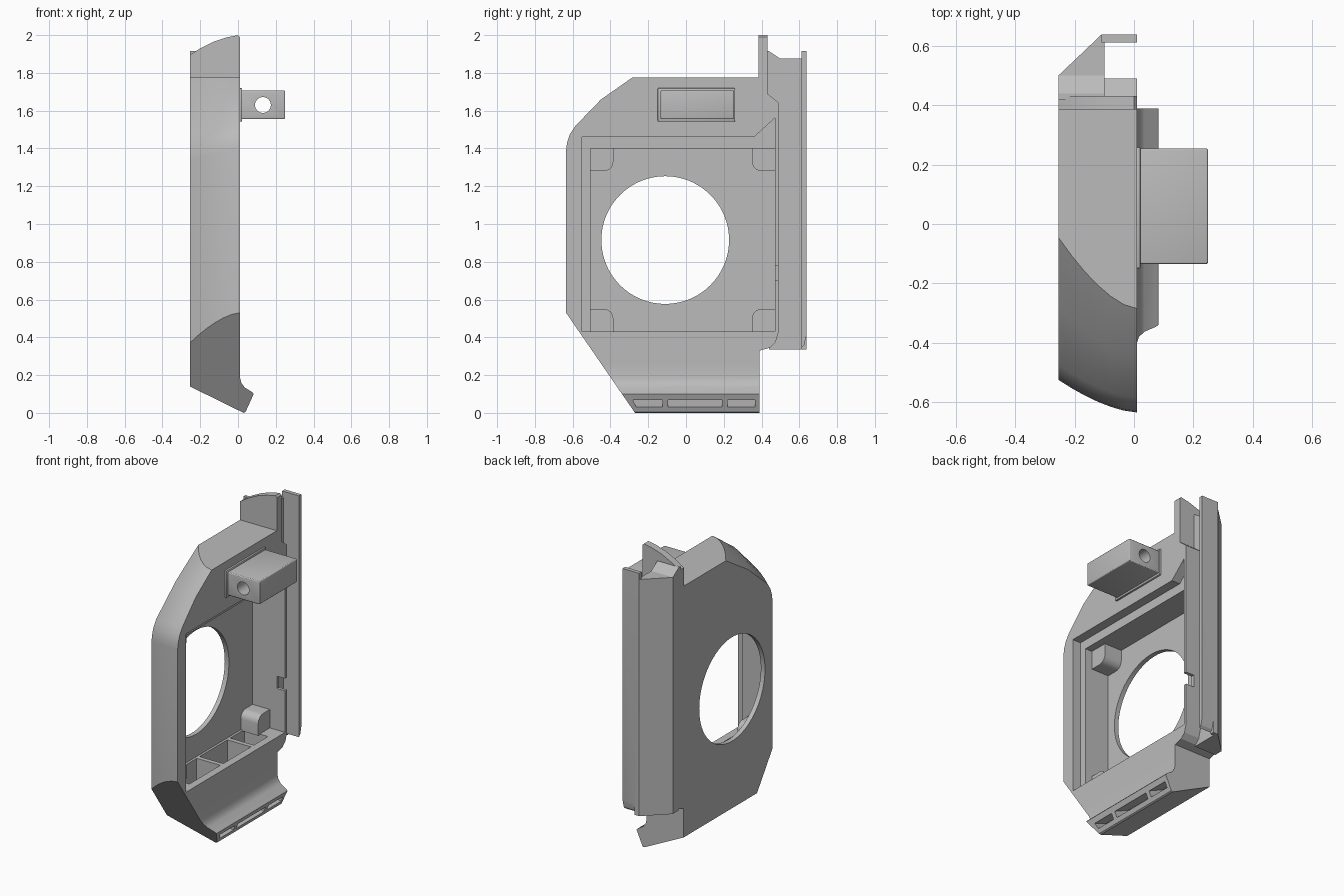
import bpy, bmesh, math

cube = bpy.data.objects.get("Cube")
if cube:
    bpy.data.objects.remove(cube, do_unlink=True)

grey = bpy.data.materials.new("housing grey")
grey.use_nodes = True
colour = (0.5, 0.5, 0.5, 1)
grey.diffuse_color = colour
grey.node_tree.nodes["Principled BSDF"].inputs["Base Color"].default_value = colour


def loft(name, rings):
    """Solid through rings of equal length, capped at both ends."""
    bm = bmesh.new()
    rows = [[bm.verts.new(p) for p in ring] for ring in rings]
    n = len(rows[0])
    for a, b in zip(rows, rows[1:]):
        for i in range(n):
            j = (i + 1) % n
            bm.faces.new((a[i], a[j], b[j], b[i]))
    bm.faces.new(rows[0])
    bm.faces.new(rows[-1])
    bmesh.ops.recalc_face_normals(bm, faces=bm.faces)
    mesh = bpy.data.meshes.new(name)
    bm.to_mesh(mesh)
    bm.free()
    mesh.materials.append(grey)
    ob = bpy.data.objects.new(name, mesh)
    bpy.context.collection.objects.link(ob)
    return ob


def along_x(name, yz, x0, x1):
    return loft(name, [[(x, y, z) for y, z in yz] for x in (x0, x1)])


def along_y(name, xz, y0, y1, lean=0):
    """Prism along y; its front end leans forward with height."""
    return loft(name, [[(x, y0 - lean * z, z) for x, z in xz], [(x, y1, z) for x, z in xz]])


def along_z(name, xy, z0, z1):
    return loft(name, [[(x, y, z) for x, y in xy] for z in (z0, z1)])


def box(name, x0, x1, y0, y1, z0, z1):
    return along_x(name, [(y0, z0), (y1, z0), (y1, z1), (y0, z1)], x0, x1)


def circle(cu, cv, r, n):
    return [(cu + r * math.cos(math.tau * i / n), cv + r * math.sin(math.tau * i / n)) for i in range(n)]


def bake(ob):
    deps = bpy.context.evaluated_depsgraph_get()
    mesh = bpy.data.meshes.new_from_object(ob.evaluated_get(deps))
    ob.modifiers.clear()
    ob.data = mesh


def combine(ob, others, operation):
    for other in others:
        mod = ob.modifiers.new("join", 'BOOLEAN')
        mod.operation, mod.solver, mod.object = operation, 'EXACT', other
        bake(ob)
        bpy.data.objects.remove(other, do_unlink=True)


def bevel(ob, width, segments):
    mod = ob.modifiers.new("soft edges", 'BEVEL')
    mod.width, mod.segments, mod.limit_method = width, segments, 'ANGLE'
    bake(ob)


def smooth(ob):
    bpy.ops.object.select_all(action='DESELECT')
    ob.select_set(True)
    bpy.context.view_layer.objects.active = ob
    bpy.ops.object.shade_smooth_by_angle(angle=math.radians(28))


BACK, OPEN = -0.255, 0.01      # outer plate and open face in x
INSIDE = -0.225                # inner face of the plate
LEAN = 0.689                   # slope of the lower front diagonal


# Shell outline, drawn in towards the outer plate
def section(t):
    x = OPEN + (BACK - OPEN) * t
    k = t ** 1.6
    f, s, zb = -0.635 + 0.11 * k, -0.285 + 0.24 * k, 0.01 + 0.13 * t
    drop = 0.06 * k
    cy, cz = f + 0.05, 1.52 - drop
    mid = ((cy + s) / 2 - 0.015, (cz + 1.775) / 2 + 0.012)
    diagonal = 0.53 - (f + 0.635) / LEAN
    foot = -0.635 + (0.53 - zb) * LEAN
    yz = [(f, diagonal), (f, 1.39 - drop), (f + 0.005, 1.43 - drop), (f + 0.02, 1.475 - drop),
          (cy, cz), mid, (s, 1.775), (0.49, 1.775),
          (0.49, 0.43), (0.475, 0.375), (0.445, 0.345), (0.39, 0.33), (0.39, zb), (foot, zb)]
    return [(x, y, z) for y, z in yz]


housing = loft("housing", [section(i / 6) for i in range(7)])

# Outlet lip, rear cable channel and top tab
lip = along_y("lip", [(-0.06, 0.26), (0.01, 0.26), (0.01, 0.19), (0.017, 0.16), (0.035, 0.135),
                      (0.075, 0.11), (0.083, 0.10), (0.04, 0.005), (0.03, 0), (-0.06, 0.044)],
              -0.27, 0.39, LEAN)
channel = along_z("channel", [(BACK, 0.44), (BACK, 0.5), (-0.11, 0.638), (-0.075, 0.638),
                              (-0.075, 0.612), (-0.1, 0.612), (-0.1, 0.44)], 0.335, 1.875)
channel_lip = along_x("channel_lip", [(0.612, 0.345), (0.626, 0.36), (0.638, 0.41),
                                      (0.638, 1.915), (0.612, 1.915)], -0.11, OPEN)
tab = along_y("tab", [(BACK, 1.6), (BACK, 1.895), (-0.2, 1.93), (-0.13, 1.965), (-0.06, 1.988),
                      (0, 2), (OPEN, 1.99), (OPEN, 1.6)], 0.385, 0.432)
tab_slope = along_x("tab_slope", [(0.42, 1.6), (0.42, 1.915), (0.44, 1.915), (0.5, 1.875), (0.5, 1.6)],
                    BACK, -0.1)
combine(housing, [lip, channel, channel_lip, tab, tab_slope], 'UNION')

# Fan bay, its stepped seat, round opening and channel widening
cutters = [
    box("bay", INSIDE, 0.1, -0.505, 0.47, 0.43, 1.40),
    along_x("seat", [(-0.55, 0.43), (-0.55, 1.46), (0.36, 1.46), (0.47, 1.56), (0.47, 0.43)], -0.05, 0.1),
    along_x("opening", circle(-0.11, 0.915, 0.338, 96), -0.4, 0.1),
    along_x("widening", [(0.432, 2.1), (0.432, 1.69), (0.5, 1.635), (0.56, 1.635), (0.56, 2.1)], -0.1, 0.1),
    box("notch", -0.05, 0.1, 0.45, 0.52, 0.70, 0.78),
]
# Ducts from the bay floor down to the slots in the lip
duct = [(-0.21, 0.5), (-0.04, 0.5), (-0.04, 0.116), (0.092, 0.057), (0.076, 0.021),
        (-0.04, 0.073), (-0.21, 0.16)]
for y0, y1, lean in ((-0.25, -0.125, 0.45), (-0.095, 0.19, 0), (0.22, 0.365, 0)):
    cutters.append(along_y("duct", duct, y0, y1, lean))
combine(housing, cutters, 'DIFFERENCE')
smooth(housing)

# Rounded corner posts in the bay
for y, dy, side in ((-0.505, 1, "front"), (0.47, -1, "rear")):
    for z, dz, level in ((0.43, 1, "lower"), (1.40, -1, "upper")):
        w, r = 0.12, 0.05
        arc = [(w - r + r * math.cos(a), w - r + r * math.sin(a))
               for a in (math.pi / 2 * i / 6 for i in range(7))]
        outline = [(-0.005, -0.005), (w, -0.005)] + arc + [(-0.005, w)]
        post = along_x(f"{level}_{side}_post", [(y + dy * u, z + dz * v) for u, v in outline],
                       INSIDE - 0.005, -0.1)
        smooth(post)

# Mounting block with cross hole, on a thin flange
block = box("mounting_block", 0.0, 0.25, -0.135, 0.255, 1.555, 1.707)
bevel(block, 0.008, 3)
combine(block, [along_y("hole", circle(0.132, 1.63, 0.042, 32), -0.4, 0.4)], 'DIFFERENCE')
smooth(block)
flange = box("block_flange", 0.0, 0.022, -0.15, 0.26, 1.542, 1.72)
bevel(flange, 0.006, 2)
smooth(flange)
